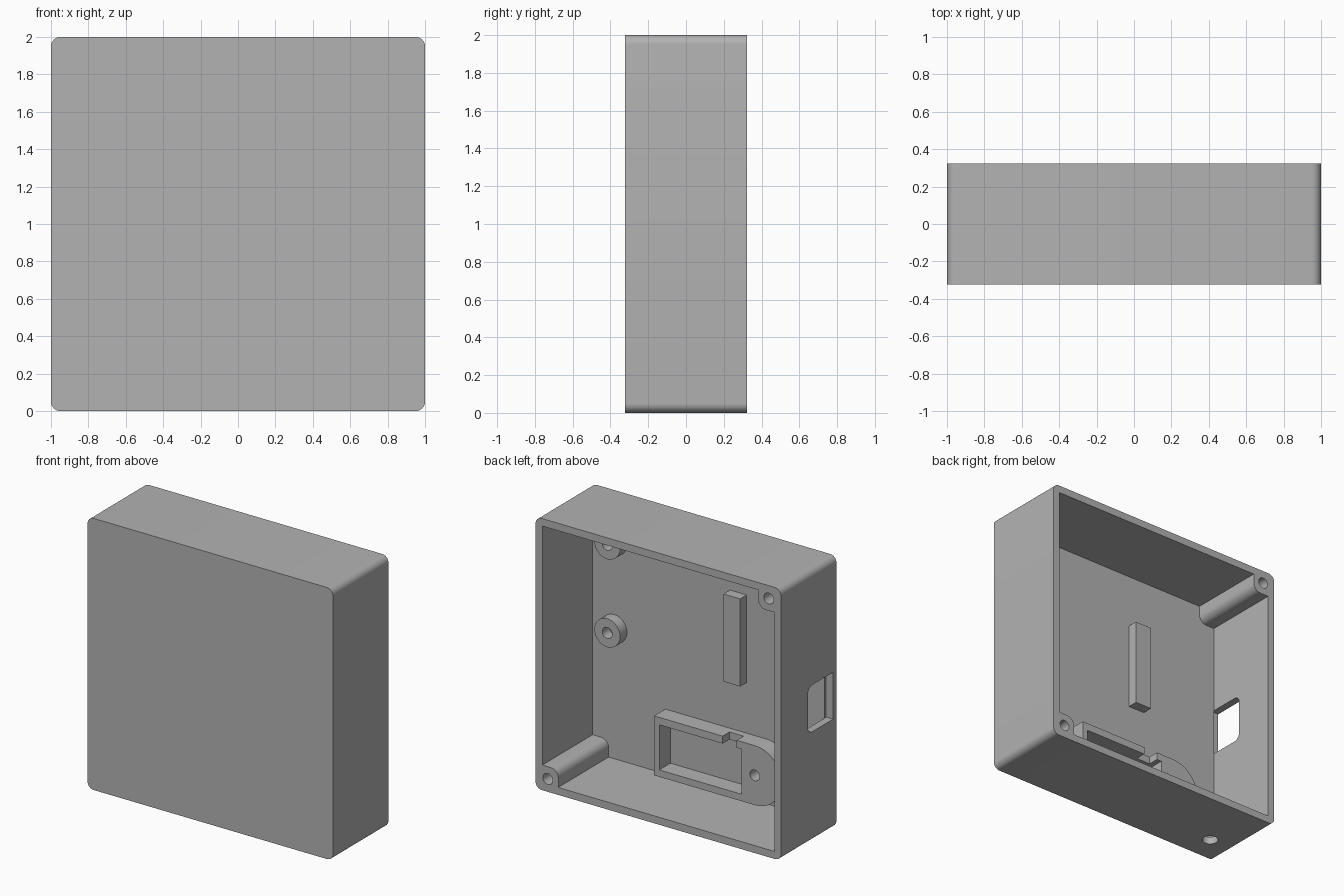
import bpy, bmesh
from math import cos, sin, radians

if "Cube" in bpy.data.objects:
    bpy.data.objects.remove(bpy.data.objects["Cube"], do_unlink=True)

grey = bpy.data.materials.new("plain grey")
grey.use_nodes = True
grey.diffuse_color = (0.45, 0.45, 0.45, 1)
grey.node_tree.nodes["Principled BSDF"].inputs["Base Color"].default_value = grey.diffuse_color

FRONT, BACK = -0.3225, 0.3225   # outer faces in y
FLOOR = -0.263                  # inside face of the front panel
IN = 0.945                      # half width of the cavity
ROOT = FLOOR - 0.02             # fittings are sunk slightly into the panel


def arc(cx, cz, r, start, end, steps=8):
    angles = [radians(start + (end - start) * i / steps) for i in range(steps + 1)]
    return [(cx + r * cos(a), cz + r * sin(a)) for a in angles]


def rect(x0, x1, z0, z1):
    return [(x0, z0), (x1, z0), (x1, z1), (x0, z1)]


def circle(cx, cz, r, steps=32):
    return arc(cx, cz, r, 0, 360, steps)[:-1]


def prism(name, points, start, end, place=lambda u, v, w: (u, w, v)):
    """Extrude a flat outline; the default outline lies in x and z, depth in y."""
    bm = bmesh.new()
    rings = [[bm.verts.new(place(u, v, w)) for u, v in points] for w in (start, end)]
    n = len(points)
    for ring in rings:
        bm.faces.new(ring)
    for i in range(n):
        j = (i + 1) % n
        bm.faces.new((rings[0][i], rings[0][j], rings[1][j], rings[1][i]))
    bmesh.ops.recalc_face_normals(bm, faces=bm.faces)
    mesh = bpy.data.meshes.new(name)
    bm.to_mesh(mesh)
    bm.free()
    mesh.materials.append(grey)
    obj = bpy.data.objects.new(name, mesh)
    bpy.context.collection.objects.link(obj)
    return obj


def activate(obj):
    bpy.ops.object.select_all(action='DESELECT')
    obj.select_set(True)
    bpy.context.view_layer.objects.active = obj


def cut(obj, *cutters):
    for cutter in cutters:
        activate(obj)
        mod = obj.modifiers.new("cut", 'BOOLEAN')
        mod.operation = 'DIFFERENCE'
        mod.solver = 'EXACT'
        mod.object = cutter
        bpy.ops.object.modifier_apply(modifier=mod.name)
        bpy.data.objects.remove(cutter, do_unlink=True)


def finish(obj):
    activate(obj)
    bpy.ops.object.shade_smooth_by_angle(angle=radians(30))


# Case: rounded block
R = 0.05
outline = []
for sx, sz, a in ((1, 1, 0), (-1, 1, 90), (-1, -1, 180), (1, -1, 270)):
    outline += arc(sx * (1 - R), 1 + sz * (1 - R), R, a, a + 90)
case = prism("case", outline, FRONT, BACK)

# Cavity: leaves a rounded screw post in two opposite corners
POST, PR = 0.815, 0.06
half = [(IN, IN), (-POST, IN)]
half += arc(-POST - PR, POST + PR, PR, 0, -90)[0:]
half += [(-IN, POST)]
cavity = [(x, 1 + z) for x, z in half] + [(-x, 1 - z) for x, z in half]
cut(case, prism("cavity", cavity, FLOOR, BACK + 0.1))

# Screw holes in the posts
for s in (1, -1):
    cut(case, prism("screw_hole", circle(-s * 0.9, 1 + s * 0.905, 0.04), BACK - 0.3, BACK + 0.1))

# Side port, rounded on its rear edge
y0, y1, z0, z1, r = -0.283, 0.009, 0.812, 1.157, 0.05
port = [(y0, z1), (y0, z0)] + arc(y1 - r, z0 + r, r, -90, 0) + arc(y1 - r, z1 - r, r, 0, 90)
cut(case, prism("port", port, -1.1, -IN + 0.001, lambda u, v, w: (w, u, v)))

# Cable hole through the underside
cut(case, prism("cable_hole", circle(-0.79, -0.12, 0.055), -0.1, 0.1, lambda u, v, w: (u, v, w)))
finish(case)

# Round standoffs with screw holes
for name, z in (("lower_standoff", 1.012), ("upper_standoff", 1.66)):
    post = prism(name, circle(0.77, z, 0.105), ROOT, FLOOR + 0.08)
    cut(post, prism("hole", circle(0.77, z, 0.04), FLOOR, FLOOR + 0.2))
    finish(post)

# Upright support bar
finish(prism("support_bar", rect(-0.31, -0.175, 0.905, 1.55), ROOT, FLOOR + 0.076))

# Tray with a rounded end, open pocket, screw hole and wire notch
TOP, CX, CZ, TR = FLOOR + 0.13, -0.467, 0.313, 0.219
tray_shape = [(0.352, CZ - TR), (0.352, CZ + TR)] + arc(CX, CZ, TR, 90, 270, 24)
tray = prism("tray", tray_shape, ROOT, TOP)
cut(tray,
    prism("pocket", rect(-0.36, 0.311, 0.145, 0.477), FLOOR, TOP + 0.1),
    prism("hole", circle(CX, CZ, 0.04), FLOOR, TOP + 0.1),
    prism("notch", rect(-0.32, -0.205, 0.46, 0.6), TOP - 0.08, TOP + 0.1))
finish(tray)
